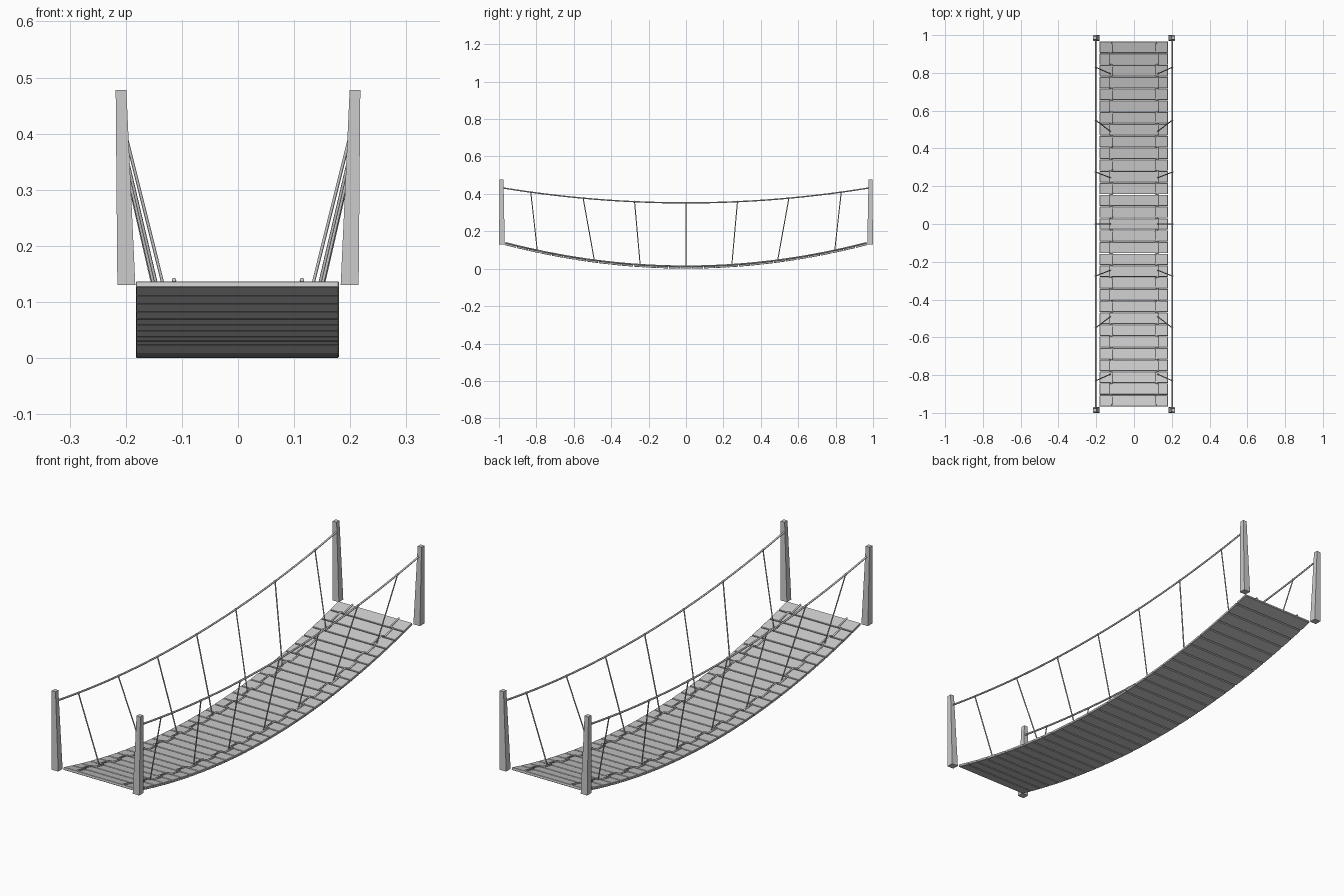
import bpy, bmesh, math
from mathutils import Vector, Matrix

if "Cube" in bpy.data.objects:
    bpy.data.objects.remove(bpy.data.objects["Cube"])

HALF = 0.968          # half length of the deck
PLANKS = 31


def deck_z(y):
    return 0.006 + 0.126 * (y / HALF) ** 2


def rail_z(y):
    return 0.352 + 0.08 * (y / 0.98) ** 2


def finish(bm, name):
    bmesh.ops.recalc_face_normals(bm, faces=bm.faces)
    me = bpy.data.meshes.new(name)
    bm.to_mesh(me)
    bm.free()
    ob = bpy.data.objects.new(name, me)
    bpy.context.collection.objects.link(ob)
    return ob


def rope(name, paths, radius):
    cu = bpy.data.curves.new(name, 'CURVE')
    cu.dimensions = '3D'
    cu.bevel_depth = radius
    cu.bevel_resolution = 1
    cu.use_fill_caps = True
    for path in paths:
        sp = cu.splines.new('POLY')
        sp.points.add(len(path) - 1)
        for p, co in zip(sp.points, path):
            p.co = (*co, 1)
    ob = bpy.data.objects.new(name, cu)
    bpy.context.collection.objects.link(ob)
    return ob


# sagging deck of planks
bm = bmesh.new()
pitch = 2 * HALF / PLANKS
for i in range(PLANKS):
    y = -HALF + pitch * (i + 0.5)
    slope = 2 * 0.126 * y / HALF ** 2
    length = pitch * math.sqrt(1 + slope ** 2) - 0.004
    m = (Matrix.Translation((-0.001, y, deck_z(y)))
         @ Matrix.Rotation(math.atan(slope), 4, 'X')
         @ Matrix.Diagonal((0.362, length, 0.011, 1)))
    bmesh.ops.create_cube(bm, size=1, matrix=m)
planks = finish(bm, "deck_planks")
bev = planks.modifiers.new("bevel", 'BEVEL')
bev.width = 0.0015
bev.segments = 1

# corner posts, tapered toward the outer edge
for sx, side in ((-1, "left"), (1, "right")):
    for sy, end in ((-1, "front"), (1, "back")):
        bm = bmesh.new()
        rings = []
        for z, xi, xo, yi, yo in ((0.13, 0.183, 0.215, 0.969, 1.0),
                                  (0.478, 0.199, 0.218, 0.976, 0.996)):
            rings.append([bm.verts.new((sx * x, sy * y, z)) for x, y in
                          ((xi, yi), (xo, yi), (xo, yo), (xi, yo))])
        bm.faces.new(rings[0])
        bm.faces.new(rings[1])
        for k in range(4):
            n = (k + 1) % 4
            bm.faces.new((rings[0][k], rings[0][n], rings[1][n], rings[1][k]))
        finish(bm, f"{end}_{side}_post")

# handrail ropes
rope("handrail_ropes", [[(s * 0.203, y, rail_z(y)) for y in
                         [-0.98 + 1.96 * k / 28 for k in range(29)]]
                        for s in (-1, 1)], 0.004)

# lashing ropes stepping side to side over each plank
paths = []
for s in (-1, 1):
    path = []
    for i in range(PLANKS):
        x = s * (0.122 + (0.008 if i % 2 else -0.008))
        for y in (-HALF + pitch * i + 0.002, -HALF + pitch * (i + 1) - 0.002):
            path.append((x, y, deck_z(y) + 0.008))
    paths.append(path)
rope("deck_lashing_ropes", paths, 0.004)

# hanger ropes from the handrails to the deck
hangers = []
for s in (-1, 1):
    for top, low in ((0, 0), (0.275, 0.245), (0.55, 0.49), (0.83, 0.795)):
        for d in ((1, -1) if top else (1,)):
            hangers.append([(s * 0.203, d * top, rail_z(top)),
                            (s * 0.125, d * low, deck_z(low) + 0.006)])
rope("hanger_ropes", hangers, 0.0028)

# knots where hangers meet the handrails
bm = bmesh.new()
for h in hangers:
    bmesh.ops.create_icosphere(bm, subdivisions=1, radius=0.006,
                               matrix=Matrix.Translation(Vector(h[0])))
finish(bm, "rail_knots")
